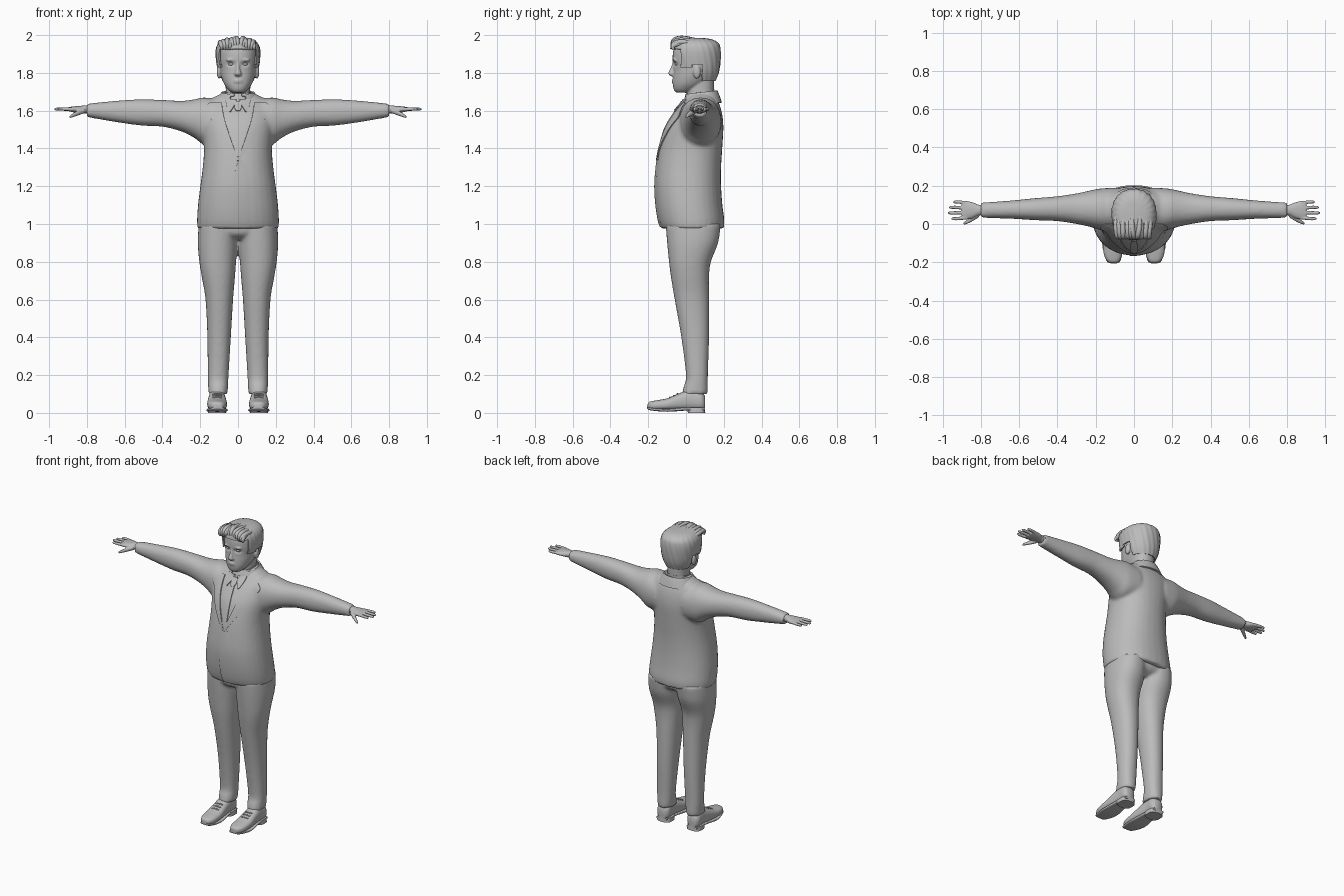
import bpy, bmesh, random
from math import sin, cos, pi, exp, atan2
from mathutils import Vector, Matrix
from mathutils.bvhtree import BVHTree

random.seed(4)
if "Cube" in bpy.data.objects:
    bpy.data.objects.remove(bpy.data.objects["Cube"])

grey = bpy.data.materials.new("plain grey")
grey.use_nodes = True
grey.diffuse_color = (.5, .5, .5, 1)
grey.node_tree.nodes["Principled BSDF"].inputs["Base Color"].default_value = grey.diffuse_color


def smooth_rows(rows, steps):
    """Catmull-Rom interpolation between neighbouring rows."""
    out = []
    for i in range(len(rows) - 1):
        a, b, c, d = (rows[max(0, min(len(rows) - 1, i + k))] for k in (-1, 0, 1, 2))
        for s in range(steps):
            t = s / steps
            out.append([q + t / 2 * (r - p + t * (2*p - 5*q + 4*r - u + t * (3*(q - r) + u - p)))
                        for p, q, r, u in zip(a, b, c, d)])
    return out + [list(rows[-1])]


def loft(bm, axis, rows, side=1, power=2.2, steps=4, seg=32):
    """Skin rounded sections; row = position, low and high of each cross axis."""
    rings = []
    for t, a0, a1, b0, b1 in smooth_rows(rows, steps):
        ring = []
        for k in range(seg):
            c, s = cos(2 * pi * k / seg), sin(2 * pi * k / seg)
            a = (a0 + a1) / 2 + (a1 - a0) / 2 * abs(c) ** (2 / power) * (1 if c > 0 else -1)
            b = (b0 + b1) / 2 + (b1 - b0) / 2 * abs(s) ** (2 / power) * (1 if s > 0 else -1)
            x, y, z = {"X": (t, a, b), "Y": (a, t, b), "Z": (a, b, t)}[axis]
            ring.append(bm.verts.new((x * side, y, z)))
        rings.append(ring)
    for low, high in zip(rings, rings[1:]):
        for k in range(seg):
            bm.faces.new((low[k - 1], low[k], high[k], high[k - 1]))
    bm.faces.new(rings[0])
    bm.faces.new(rings[-1])


def even(rows):
    """Rows of z, half width, front, back."""
    return [(z, -w, w, f, b) for z, w, f, b in rows]


def ball(bm, centre, size):
    bmesh.ops.create_uvsphere(bm, u_segments=20, v_segments=12, radius=1,
                              matrix=Matrix.Translation(centre) @ Matrix.Diagonal((*size, 1)))


def finish(name, bm, voxel=0, blur=0, thick=0):
    bmesh.ops.recalc_face_normals(bm, faces=bm.faces)
    mesh = bpy.data.meshes.new(name)
    bm.to_mesh(mesh)
    bm.free()
    ob = bpy.data.objects.new(name, mesh)
    bpy.context.collection.objects.link(ob)
    if voxel:
        m = ob.modifiers.new("Merge", "REMESH")
        m.mode, m.voxel_size = "VOXEL", voxel
        m = ob.modifiers.new("Blend", "SMOOTH")
        m.factor, m.iterations = .5, blur
    if thick:
        m = ob.modifiers.new("Thickness", "SOLIDIFY")
        m.thickness, m.offset = thick, 0
    ob.data = bpy.data.meshes.new_from_object(ob.evaluated_get(bpy.context.evaluated_depsgraph_get()))
    ob.modifiers.clear()
    ob.data.materials.clear()
    ob.data.materials.append(grey)
    ob.data.shade_smooth()
    ob.data.set_sharp_from_angle(angle=.9)
    return ob


# Jacket: body and both sleeves blended into one skin
bm = bmesh.new()
loft(bm, "Z", even([(.975, .215, -.13, .2), (1.02, .217, -.145, .203), (1.1, .212, -.158, .193),
                    (1.2, .2, -.164, .186), (1.3, .187, -.156, .186), (1.4, .18, -.14, .192),
                    (1.5, .188, -.112, .198), (1.56, .195, -.08, .195), (1.61, .19, -.045, .185),
                    (1.65, .165, -.01, .17), (1.68, .11, .01, .155), (1.7, .07, .03, .14)]))
for s in (1, -1):
    loft(bm, "X", [(.1, -.04, .19, 1.42, 1.66), (.18, -.03, .185, 1.42, 1.67), (.23, -.015, .175, 1.455, 1.66),
                   (.3, .0, .16, 1.49, 1.652), (.4, .015, .145, 1.515, 1.657), (.52, .02, .135, 1.522, 1.66),
                   (.65, .028, .122, 1.54, 1.652), (.8, .032, .112, 1.566, 1.637)], s)
jacket = finish("jacket", bm, .01, 6)

# Shirt collar around the neck
bm = bmesh.new()
loft(bm, "Z", even([(1.6, .085, -.035, .15), (1.65, .075, -.015, .15), (1.69, .07, .002, .15)]))
for v in bm.verts:
    v.co.z += v.co.y * .15
shirt = finish("shirt_collar", bm)

# Jacket collar wrapping the back of the neck
bm = bmesh.new()
loft(bm, "Z", even([(1.62, .125, -.02, .185), (1.66, .1, -.01, .172), (1.685, .083, .0, .162)]))
bmesh.ops.delete(bm, geom=[f for f in bm.faces if f.calc_center_median().y < .0 or len(f.verts) > 4],
                 context="FACES")
for v in bm.verts:
    v.co.z += v.co.y * .12
finish("jacket_collar", bm, thick=.01)

# Surface that the cloth details lie on
verts, faces = [], []
for ob in (jacket, shirt):
    faces += [[i + len(verts) for i in p.vertices] for p in ob.data.polygons]
    verts += [v.co.copy() for v in ob.data.vertices]
front = BVHTree.FromPolygons(verts, faces)


def drape(name, rows, lift0, lift1, side=1, cols=8):
    """Lay a strip on the front; row = z, near x, far x, lifted along each edge."""
    bm, last = bmesh.new(), None
    for z, x0, x1 in smooth_rows(rows, 6):
        line = []
        for k in range(cols + 1):
            t = k / cols
            x = side * (x0 + (x1 - x0) * t)
            hit = front.ray_cast(Vector((x, -1, z)), Vector((0, 1, 0)))[0] or front.find_nearest((x, -.1, z))[0]
            line.append(bm.verts.new(hit - Vector((0, lift0 + (lift1 - lift0) * t, 0))))
        if last:
            for k in range(cols):
                bm.faces.new((last[k], last[k + 1], line[k + 1], line[k]))
        last = line
    return finish(name, bm, thick=.006)


for s, tag in ((1, "left"), (-1, "right")):
    drape(tag + "_lapel", [(1.335, -.004, .008), (1.4, .02, .05), (1.47, .045, .095), (1.55, .07, .14),
                           (1.61, .082, .178), (1.64, .085, .15)], .006, .004, s)
    drape(tag + "_collar_point", [(1.595, .04, .046), (1.63, .018, .062), (1.66, .008, .066)], .007, .004, s)
drape("tie", [(1.35, -.006, .006), (1.38, -.016, .016), (1.5, -.018, .018), (1.6, -.011, .011)], .004, .004)
drape("tie_knot", [(1.6, -.011, .011), (1.62, -.019, .019), (1.65, -.016, .016)], .01, .01)
drape("front_overlap", [(.985, -.01, .06), (1.05, -.022, .06), (1.2, -.024, .06), (1.28, -.015, .05),
                        (1.335, .002, .03)], .003, -.003)

# Trousers
bm = bmesh.new()
loft(bm, "Z", even([(.92, .1, -.06, .12), (.95, .19, -.1, .165), (1.02, .2, -.11, .18)]))
for s in (1, -1):
    loft(bm, "Z", [(.1, .055, .157, -.022, .115), (.14, .053, .158, -.012, .116), (.2, .05, .16, 0, .116),
                   (.4, .038, .162, -.025, .122), (.6, .026, .172, -.06, .122), (.72, .016, .192, -.08, .122),
                   (.8, .01, .205, -.09, .132), (.9, .0, .213, -.1, .17), (1, .0, .208, -.108, .185)], s)
finish("trousers", bm, .01, 4)

# Shoes with sole, heel and laces; hands with fingers
for s, tag in ((1, "left"), (-1, "right")):
    bm = bmesh.new()
    loft(bm, "Y", [(-.203, .095, .118, .03, .045), (-.195, .078, .138, .018, .058), (-.16, .062, .157, .014, .066),
                   (-.1, .058, .163, .014, .077), (-.04, .062, .16, .014, .102), (.03, .068, .155, .014, .125),
                   (.08, .068, .155, .014, .115), (.1, .085, .14, .02, .09)], s, 2.5)
    finish(tag + "_shoe", bm)
    bm = bmesh.new()
    loft(bm, "Y", [(-.206, .093, .12, .026, .036), (-.19, .07, .145, .014, .028), (-.1, .054, .167, .006, .022),
                   (0, .066, .157, .012, .03), (.1, .075, .15, .012, .03)], s, 4)
    loft(bm, "Z", [(0, .062, .16, .01, .102), (.028, .064, .158, .005, .1)], s, 3, 1)
    finish(tag + "_sole", bm)
    bm = bmesh.new()
    for y, z in ((-.085, .081), (-.065, .091), (-.045, .1)):
        loft(bm, "X", [(.085, y - .005, y + .005, z - .006, z + .002), (.11, y - .005, y + .005, z - .003, z + .005),
                       (.135, y - .005, y + .005, z - .006, z + .002)], s, seg=8)
    finish(tag + "_laces", bm)
    bm = bmesh.new()
    loft(bm, "X", [(.77, .045, .1, 1.58, 1.63), (.81, .045, .1, 1.585, 1.628), (.84, .032, .112, 1.587, 1.625),
                   (.875, .024, .12, 1.592, 1.622), (.9, .024, .12, 1.598, 1.618)], s)
    for root, y, tip in ((.034, .028, .955), (.06, .058, .973), (.084, .087, .967), (.108, .115, .945)):
        loft(bm, "X", [(.87, root - .01, root + .01, 1.598, 1.618), (tip - .03, y - .009, y + .009, 1.6, 1.617),
                       (tip - .006, y - .007, y + .007, 1.602, 1.615), (tip, y - .002, y + .002, 1.606, 1.61)], s, seg=12)
    loft(bm, "X", [(.81, .035, .065, 1.588, 1.615), (.845, .014, .042, 1.575, 1.602),
                   (.875, .0, .02, 1.565, 1.585), (.892, -.004, .008, 1.56, 1.572)], s, seg=12)
    finish(tag + "_hand", bm, .0035, 2)

# Head: skull, neck, ears, nose, lips and brows blended together
bm = bmesh.new()
loft(bm, "Z", even([(1.695, .03, -.05, .02), (1.71, .05, -.064, .05), (1.74, .073, -.07, .1), (1.78, .089, -.069, .145),
                    (1.82, .095, -.066, .16), (1.87, .1, -.071, .17), (1.92, .098, -.067, .165),
                    (1.95, .085, -.05, .15), (1.97, .04, .0, .1)]))
loft(bm, "Z", even([(1.62, .072, .0, .145), (1.7, .065, .005, .148), (1.78, .068, .01, .15)]))
loft(bm, "Z", even([(1.783, .012, -.08, -.05), (1.792, .02, -.092, -.05), (1.805, .015, -.092, -.05),
                    (1.83, .009, -.08, -.05), (1.86, .009, -.07, -.05)]))
for z in (1.752, 1.762):
    ball(bm, (0, -.064, z), (.027, .012, .006))
for s in (1, -1):
    ball(bm, (s * .1, .058, 1.805), (.013, .02, .036))
    ball(bm, (s * .036, -.059, 1.868), (.028, .012, .007))
head = finish("head", bm, .005, 3)
for v in head.data.vertices:
    if v.co.y < 0:
        near = ((abs(v.co.x) - .036) / .02) ** 2 + ((v.co.z - 1.846) / .012) ** 2
        v.co.y += .012 * exp(-near)

# Eyes
bm = bmesh.new()
for s in (1, -1):
    ball(bm, (s * .036, -.046, 1.846), (.015, .012, .008))
finish("eyes", bm)

# Hair shell, trimmed along the hairline and combed into ridges
bm = bmesh.new()
loft(bm, "Z", even([(1.74, .075, -.05, .145), (1.8, .1, -.065, .168), (1.86, .111, -.076, .178), (1.92, .113, -.08, .179),
                    (1.955, .1, -.072, .168), (1.975, .07, -.05, .13), (1.982, .02, .0, .07)]), steps=8, seg=96)


def hairline(y):
    return 1.925 if y < -.025 else 1.83 if y < .03 else 1.845 if y < .085 else 1.755


bmesh.ops.delete(bm, geom=[f for f in bm.faces
                           if f.calc_center_median().z < hairline(f.calc_center_median().y)], context="FACES")
for v in bm.verts:
    angle = atan2(v.co.y - .05, v.co.x)
    grow = 1 + .012 * sin(22 * angle + 40 * v.co.z)
    v.co.x, v.co.y = v.co.x * grow, .05 + (v.co.y - .05) * grow
finish("hair", bm, thick=.008)

# Swept quiff and crown locks
curve = bpy.data.curves.new("hair_locks", "CURVE")
curve.dimensions, curve.bevel_depth, curve.bevel_resolution, curve.resolution_u = "3D", .014, 2, 5
for k in range(13):
    x = -.085 + .17 * k / 12
    drop = 3 * x * x + random.uniform(0, .008)
    sweep = random.uniform(-.015, .02)
    path = ((x, -.065, 1.925), (x, -.082, 1.972 - drop), (x + sweep, -.03, 1.996 - drop),
            (x + sweep, .05, 1.974 - drop), (x * .8, .13, 1.963 - drop))
    spline = curve.splines.new("NURBS")
    spline.points.add(len(path) - 1)
    for p, co, r in zip(spline.points, path, (.5, 1, 1.1, .8, .2)):
        p.co, p.radius = (*co, 1), r
    spline.order_u, spline.use_endpoint_u = 4, True
curve.use_fill_caps = True
curve.materials.append(grey)
bpy.context.collection.objects.link(bpy.data.objects.new("hair_locks", curve))
